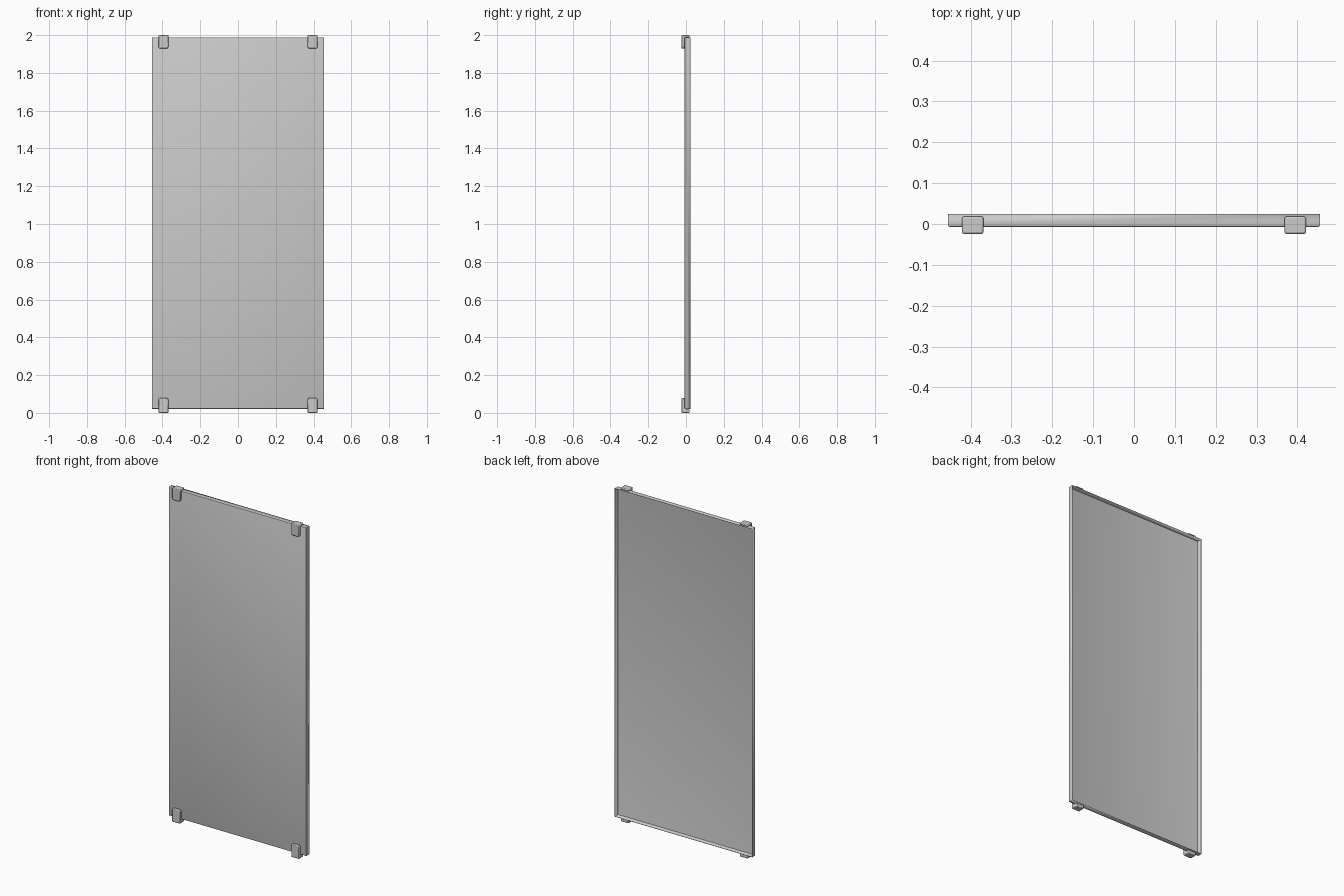
import bpy, bmesh
from mathutils import Matrix

if "Cube" in bpy.data.objects:
    bpy.data.objects.remove(bpy.data.objects["Cube"])


def finish(bm, name):
    bmesh.ops.recalc_face_normals(bm, faces=bm.faces)
    me = bpy.data.meshes.new(name)
    bm.to_mesh(me)
    bm.free()
    ob = bpy.data.objects.new(name, me)
    bpy.context.collection.objects.link(ob)
    return ob


def smooth(ob):
    bpy.ops.object.select_all(action='DESELECT')
    bpy.context.view_layer.objects.active = ob
    ob.select_set(True)
    bpy.ops.object.shade_smooth_by_angle()


# Sheet panel: shallow tray, folded edges, open at the back
HALF_W, Z0, Z1, Y0, Y1 = 0.456, 0.021, 1.988, -0.007, 0.024
bm = bmesh.new()
bmesh.ops.create_cube(bm, size=1, matrix=Matrix.Translation((0, (Y0 + Y1) / 2, (Z0 + Z1) / 2))
                      @ Matrix.Diagonal((2 * HALF_W, Y1 - Y0, Z1 - Z0, 1)))
back = [f for f in bm.faces if f.calc_center_median().y > Y1 - 1e-4]
bmesh.ops.delete(bm, geom=back, context='FACES')
front = [e for e in bm.edges if all(v.co.y < Y0 + 1e-4 for v in e.verts)]
bmesh.ops.bevel(bm, geom=front, offset=0.005, segments=2, profile=0.5, affect='EDGES')
panel = finish(bm, "panel")
sol = panel.modifiers.new("sheet", 'SOLIDIFY')
sol.thickness = 0.003
sol.offset = -1
smooth(panel)


# Mounting clips: rounded L profile hooking over the panel edge
def clip(name, x, edge_z, outer_z, tip_z):
    profile = [(-0.024, tip_z), (-0.024, outer_z), (0.018, outer_z),
               (0.018, edge_z), (Y0, edge_z), (Y0, tip_z)]
    w = 0.026
    bm = bmesh.new()
    face = bm.faces.new([bm.verts.new((x - w, y, z)) for y, z in profile])
    ext = bmesh.ops.extrude_face_region(bm, geom=[face])
    moved = [g for g in ext["geom"] if isinstance(g, bmesh.types.BMVert)]
    bmesh.ops.translate(bm, verts=moved, vec=(2 * w, 0, 0))
    # round the corners of the front plate
    corners = [e for e in bm.edges
               if all(abs(v.co.z - tip_z) < 1e-5 for v in e.verts)
               and abs(e.verts[0].co.x - e.verts[1].co.x) < 1e-5]
    bmesh.ops.bevel(bm, geom=corners, offset=0.011, segments=3, profile=0.5, affect='EDGES')
    ob = finish(bm, name)
    bev = ob.modifiers.new("rounding", 'BEVEL')
    bev.width = 0.004
    bev.segments = 2
    bev.limit_method = 'ANGLE'
    bev.angle_limit = 0.7
    smooth(ob)


for side, x in (("left", -0.395), ("right", 0.395)):
    clip("top_clip_" + side, x, Z1, 2.0, 1.928)
    clip("bottom_clip_" + side, x, Z0, 0.0, 0.08)
